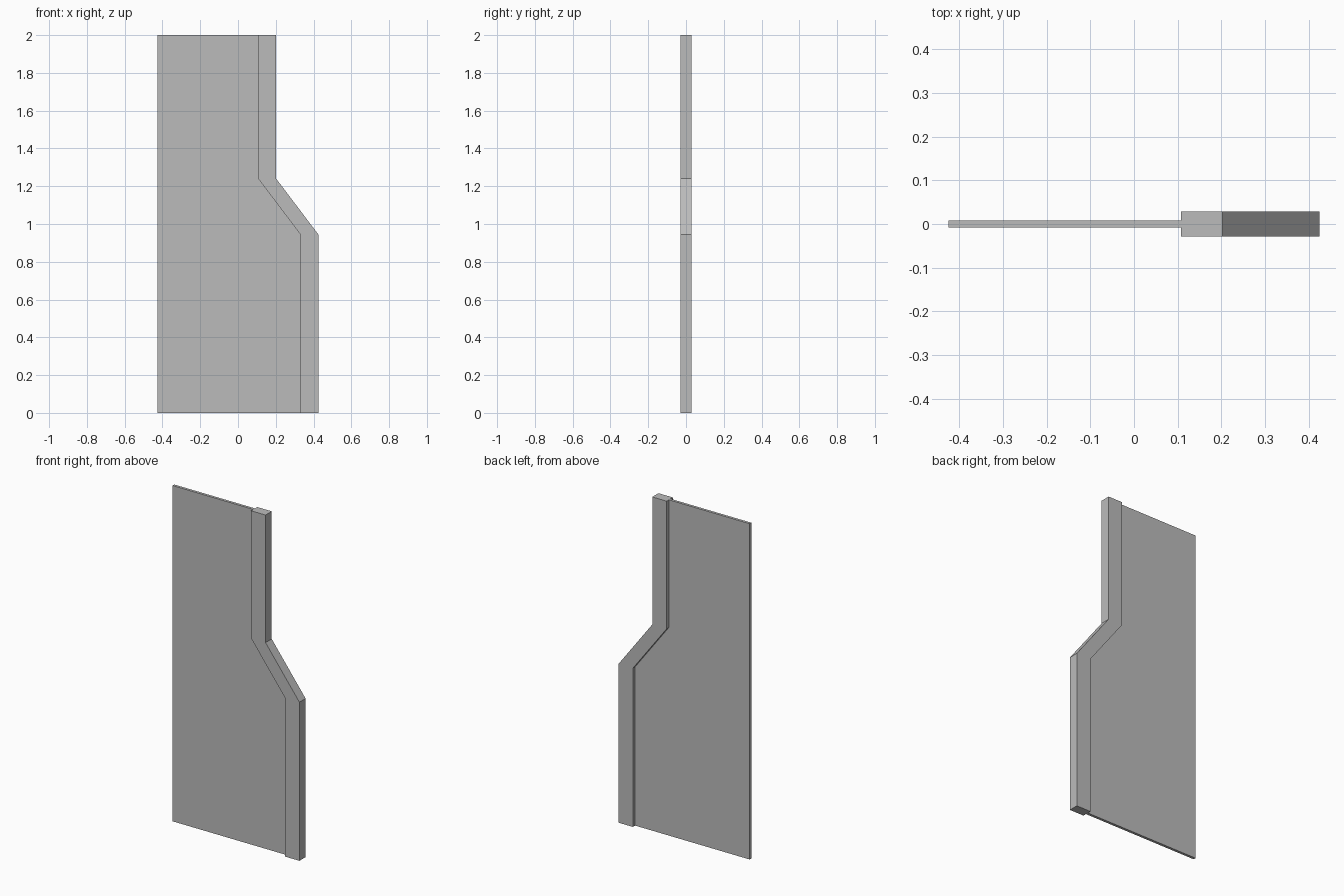
import bpy
import bmesh

cube = bpy.data.objects.get("Cube")
if cube:
    bpy.data.objects.remove(cube, do_unlink=True)

grey = bpy.data.materials.new("plain_grey")
grey.use_nodes = True
grey.diffuse_color = (0.5, 0.5, 0.5, 1)
grey.node_tree.nodes["Principled BSDF"].inputs["Base Color"].default_value = (0.5, 0.5, 0.5, 1)


def slab(name, outline, thickness):
    """Extrude an x-z outline evenly either side of y = 0."""
    bm = bmesh.new()
    face = bm.faces.new([bm.verts.new((x, -thickness / 2, z)) for x, z in outline])
    new = bmesh.ops.extrude_face_region(bm, geom=[face])["geom"]
    verts = [v for v in new if isinstance(v, bmesh.types.BMVert)]
    bmesh.ops.translate(bm, verts=verts, vec=(0, thickness, 0))
    bmesh.ops.recalc_face_normals(bm, faces=bm.faces)
    mesh = bpy.data.meshes.new(name)
    bm.to_mesh(mesh)
    bm.free()
    mesh.materials.append(grey)
    obj = bpy.data.objects.new(name, mesh)
    bpy.context.collection.objects.link(obj)
    return obj


# Cranked line shared by the panel edge and the edge post
left_edge = -0.425
post_width = 0.095
inner = [(0.33, 0), (0.33, 0.945), (0.107, 1.24), (0.107, 2)]
outer = [(x + post_width, z) for x, z in inner]

# Thin flat panel
slab("panel", [(left_edge, 0)] + inner + [(left_edge, 2)], 0.016)

# Thicker post following the cranked edge
slab("edge_post", inner + outer[::-1], 0.058)
